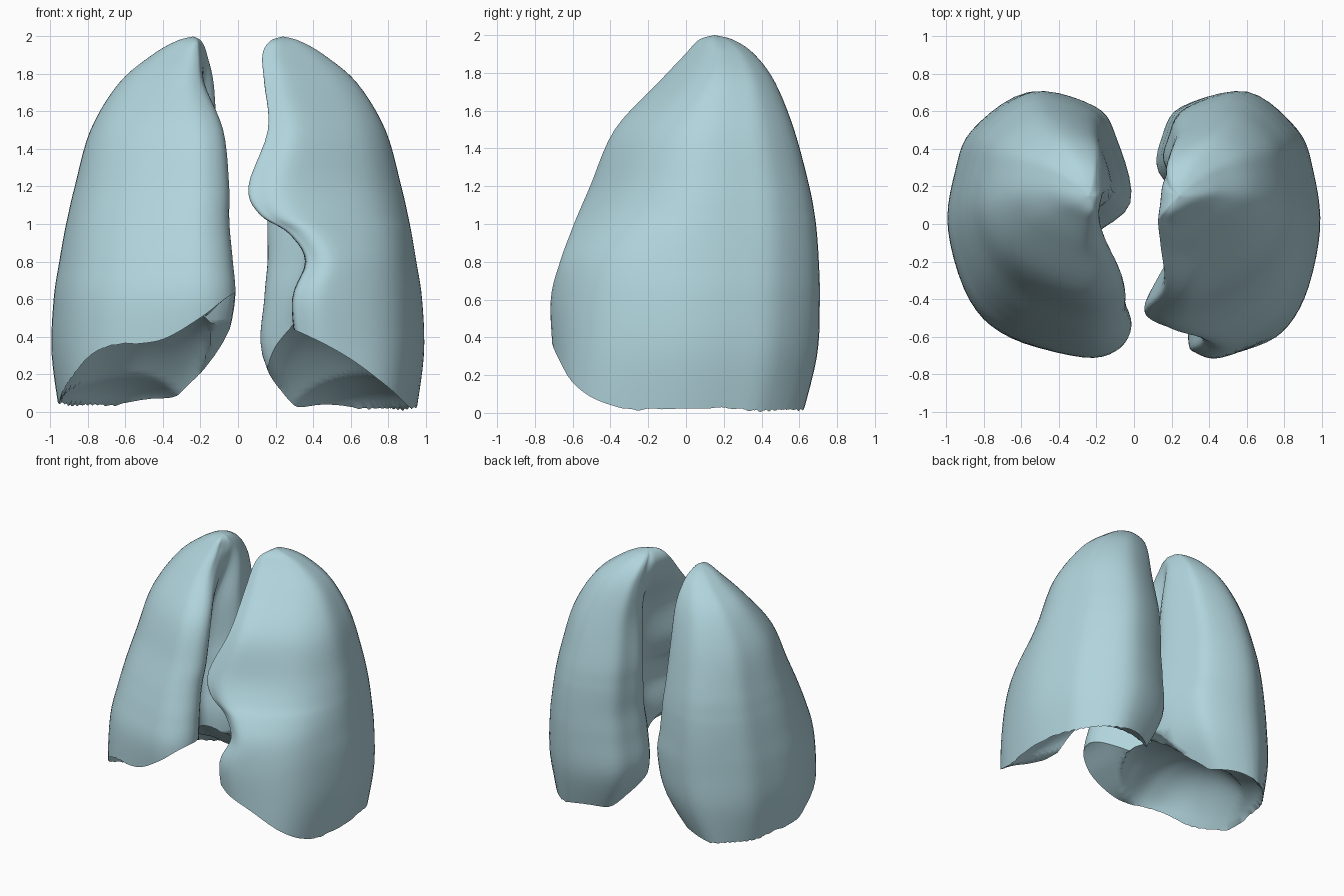
import bpy
import bmesh
from mathutils import Vector

cube = bpy.data.objects.get("Cube")
if cube:
    bpy.data.objects.remove(cube, do_unlink=True)

# Single pale blue material
tissue = bpy.data.materials.new("pale_blue")
tissue.use_nodes = True
colour = (0.44, 0.66, 0.72, 1)
tissue.diffuse_color = colour
shader = tissue.node_tree.nodes["Principled BSDF"]
shader.inputs["Base Color"].default_value = colour
shader.inputs["Roughness"].default_value = 0.6

# Shared outline per level: height, lateral reach, front, back
OUTLINE = [
    (-.06, .94, -.68, .6), (.3, .99, -.7, .69), (.6, .98, -.71, .705),
    (.8, .95, -.66, .7), (.95, .924, -.605, .69), (1.05, .903, -.565, .678),
    (1.2, .868, -.5, .65), (1.5, .785, -.37, .57), (1.75, .635, -.14, .47),
    (1.9, .46, 0, .36), (1.975, .33, .07, .25), (2, .24, .15, .15),
]

# Medial surface per level: front margin, root hollow, rear bulge
LEFT_MEDIAL = [
    (.4, .32, .3), (.32, .3, .14), (.29, .31, .15), (.36, .36, .17),
    (.27, .38, .17), (.12, .38, .17), (.06, .36, .17), (.16, .3, .19),
    (.14, .18, .18), (.13, .15, .17), (.17, .18, .19), (.24, .24, .24),
]
RIGHT_MEDIAL = [
    (.1, .3, .36), (.04, .25, .1), (.015, .25, .02), (.03, .28, .05),
    (.045, .3, .07), (.05, .3, .08), (.05, .29, .1), (.08, .25, .115),
    (.18, .19, .13), (.2, .17, .165), (.21, .195, .2), (.24, .24, .24),
]

# Rim height of the base, from the midline outwards
LEFT_RIM = (.5, .47, .39, .28, .13, -.04)
RIGHT_RIM = (.64, .5, .385, .35, .28, .05)


def spline(points, steps, closed=False):
    """Sample a smooth curve through points of any dimension."""
    pts = [Vector(p) for p in points]
    n = len(pts)

    def at(i):
        return pts[i % n] if closed else pts[min(max(i, 0), n - 1)]

    out = []
    for i in range(n if closed else n - 1):
        a, b, c, d = at(i - 1), at(i), at(i + 1), at(i + 2)
        for k in range(steps):
            t = k / steps
            out.append(b + (c - a) * (t / 2)
                       + (a * 2 - b * 5 + c * 4 - d) * (t * t / 2)
                       + (b * 3 - a - c * 3 + d) * (t ** 3 / 2))
    if not closed:
        out.append(pts[-1])
    return out


def section(row, side, tip, slant, rear, tuck):
    """Horizontal slice running from the front margin round the outside."""
    z, outer, front, back, margin, hollow, bulge = row
    w, wb, depth = outer - margin, outer - bulge, back - front
    lean = slant * (.3 + z)
    controls = [
        (margin, tip), (margin + .06 * w, tip / 4), (margin + .26 * w, 0),
        (outer - .35 * w, .035 + lean), (outer - .12 * w, .18 + lean),
        (outer, .48), (outer - .04 * wb, .7), (outer - .14 * wb, .86),
        (outer - .45 * wb, 1), (bulge + (.12 + tuck) * wb, .945),
        (bulge + tuck * wb, .83), (bulge, rear),
        (hollow, rear - .15), ((hollow + margin) / 2, (rear - .15 + tip) / 2),
    ]
    plan = [(x, front + f * depth) for x, f in controls]
    return [(side * p.x, p.y, z) for p in spline(plan, 5, True)]


def new_object(name, bm):
    bmesh.ops.recalc_face_normals(bm, faces=bm.faces)
    mesh = bpy.data.meshes.new(name)
    bm.to_mesh(mesh)
    bm.free()
    obj = bpy.data.objects.new(name, mesh)
    bpy.context.collection.objects.link(obj)
    return obj


def loft(name, medial, side, shape):
    rows = [a + b for a, b in zip(OUTLINE, medial)]
    bm = bmesh.new()
    rings = [[bm.verts.new(co) for co in section(row, side, *shape)]
             for row in spline(rows, 5)]
    for low, high in zip(rings, rings[1:]):
        for i in range(len(low)):
            bm.faces.new((low[i - 1], low[i], high[i], high[i - 1]))
    bm.faces.new(rings[0])
    bmesh.ops.remove_doubles(bm, verts=bm.verts, dist=.0005)
    return new_object(name, bm)


def dome_cutter(name, side, floor, rim):
    """Block whose domed top hollows out the underside."""
    edge = [p.y for p in spline([(i, h) for i, h in enumerate(rim)], 8)]

    def height(x, y):
        place = min(max(x, 0), .999) * (len(edge) - 1)
        i = int(place)
        front = edge[i] + (edge[i + 1] - edge[i]) * (place - i)
        slope = front - .5 * max(0, y + .42) ** 2
        cup = 1 - ((x - .55) / .41) ** 2 - (y / .64) ** 2
        return max(floor, slope) + .22 * max(0, cup) ** .7

    bm = bmesh.new()
    bmesh.ops.create_grid(bm, x_segments=50, y_segments=64, size=1)
    for v in bm.verts:
        v.co.x = .5 + v.co.x * .63
        v.co.y *= .83
    top = list(bm.verts)
    base = bmesh.ops.extrude_face_region(bm, geom=bm.faces[:])["geom"]
    for v in base:
        if isinstance(v, bmesh.types.BMVert):
            v.co.z = -.3
    for v in top:
        v.co.z = height(v.co.x, v.co.y)
    for v in bm.verts:
        v.co.x *= side
    return new_object(name, bm)


def build_lung(name, medial, side, shape, floor, rim):
    lung = loft(name, medial, side, shape)
    cutter = dome_cutter(name + "_base_cutter", side, floor, rim)
    cut = lung.modifiers.new("hollow_base", "BOOLEAN")
    cut.operation = "DIFFERENCE"
    cut.solver = "EXACT"
    cut.object = cutter
    graph = bpy.context.evaluated_depsgraph_get()
    mesh = bpy.data.meshes.new_from_object(lung.evaluated_get(graph))
    lung.modifiers.clear()
    lung.data = mesh
    bpy.data.objects.remove(cutter, do_unlink=True)
    mesh.materials.clear()
    mesh.materials.append(tissue)
    for face in mesh.polygons:
        face.use_smooth = True
        face.material_index = 0
    mesh.set_sharp_from_angle(angle=.9)


# Left lung with its front notch, right lung with the fuller front margin
build_lung("left_lung", LEFT_MEDIAL, 1, (.07, .065, .7, .02), .005, LEFT_RIM)
build_lung("right_lung", RIGHT_MEDIAL, -1, (.14, .05, .58, .08), .03, RIGHT_RIM)
